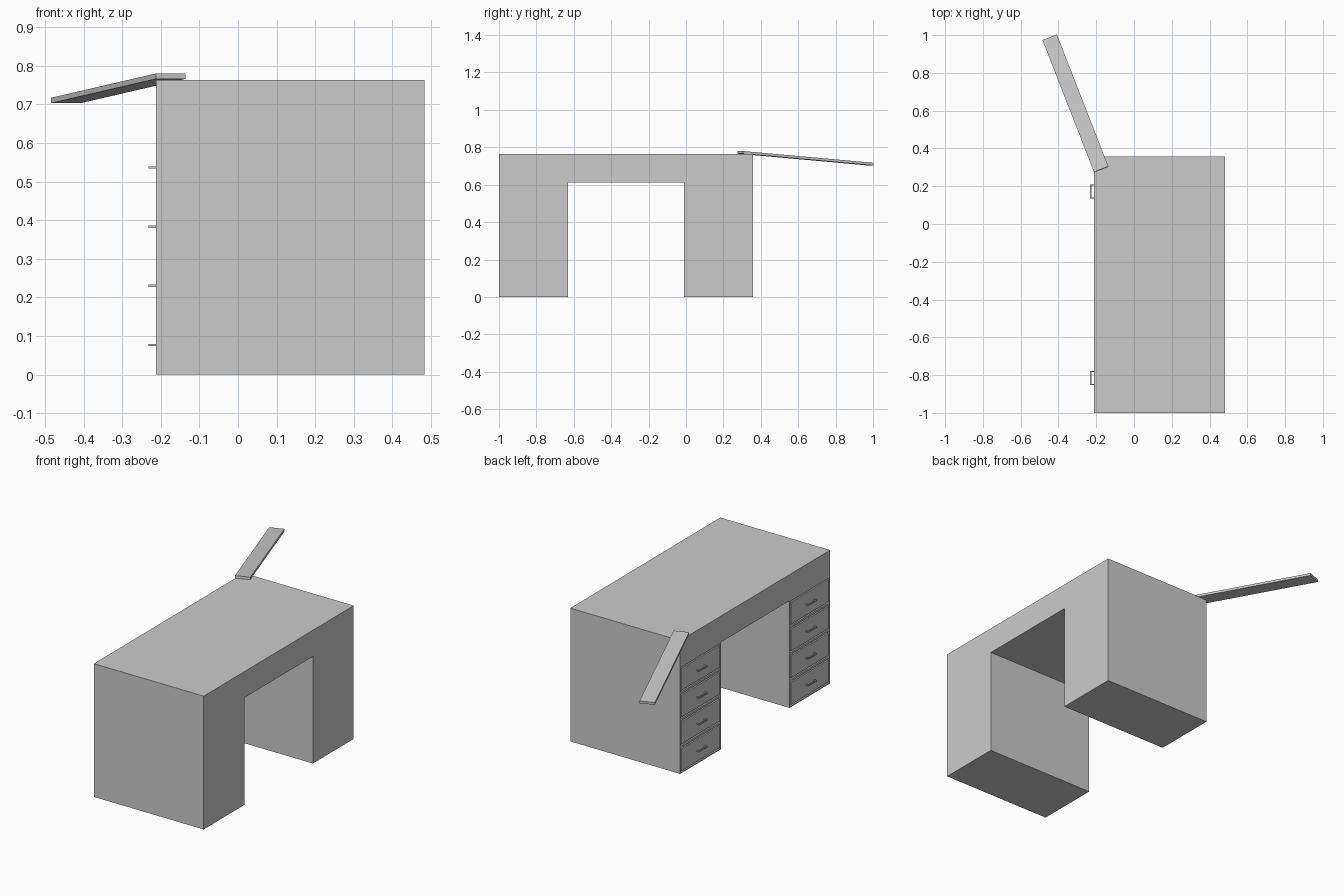
import bpy, bmesh, math
from mathutils import Matrix

if "Cube" in bpy.data.objects:
    bpy.data.objects.remove(bpy.data.objects["Cube"])

X0, X1 = -0.213, 0.483          # drawer side and far side
YL, YR = (-1.0, -0.632), (-0.012, 0.357)   # the two pedestals
KNEE, TOP = 0.613, 0.763
ROWS, PITCH = 4, 0.613 / 4


def prism(name, outline, to_world, offset):
    """Extrude a flat outline along an offset vector."""
    bm = bmesh.new()
    face = bm.faces.new([bm.verts.new(to_world(a, b)) for a, b in outline])
    ext = bmesh.ops.extrude_face_region(bm, geom=[face], use_keep_orig=True)
    verts = [v for v in ext["geom"] if isinstance(v, bmesh.types.BMVert)]
    bmesh.ops.translate(bm, verts=verts, vec=offset)
    bmesh.ops.recalc_face_normals(bm, faces=bm.faces)
    mesh = bpy.data.meshes.new(name)
    bm.to_mesh(mesh)
    bm.free()
    ob = bpy.data.objects.new(name, mesh)
    bpy.context.collection.objects.link(ob)
    return ob


def box(name, x, y, z):
    outline = [(y[0], z[0]), (y[1], z[0]), (y[1], z[1]), (y[0], z[1])]
    return prism(name, outline, lambda a, b: (x[0], a, b), (x[1] - x[0], 0, 0))


# Desk body: one arch-shaped profile with an open kneehole
body = prism("desk_body",
             [(YL[0], 0), (YL[1], 0), (YL[1], KNEE), (YR[0], KNEE),
              (YR[0], 0), (YR[1], 0), (YR[1], TOP), (YL[0], TOP)],
             lambda a, b: (X0, a, b), (X1 - X0, 0, 0))

for side, (y0, y1) in (("left", YL), ("right", YR)):
    yc = (y0 + y1) / 2
    for i in range(ROWS):
        z0, z1 = i * PITCH, (i + 1) * PITCH
        tag = f"{side}_{i + 1}"

        # Shallow pocket for each drawer
        m = 0.006
        cutter = box(f"pocket_cutter_{tag}", (X0 - 0.02, X0 + 0.01),
                     (y0 + m, y1 - m), (z0 + m, z1 - m))
        cutter.hide_render = True
        cutter.hide_viewport = True
        cutter.display_type = 'WIRE'
        mod = body.modifiers.new(f"pocket_{tag}", 'BOOLEAN')
        mod.operation, mod.object, mod.solver = 'DIFFERENCE', cutter, 'EXACT'

        # Drawer front, flush with the frame
        g = 0.013
        box(f"drawer_front_{tag}", (X0, X0 + 0.011),
            (y0 + g, y1 - g), (z0 + g, z1 - g))

        # Square C-shaped pull
        w, d, t, zc = 0.0375, 0.019, 0.006, (z0 + z1) / 2
        prism(f"drawer_handle_{tag}",
              [(0.001, -w), (-d, -w), (-d, w), (0.001, w),
               (0.001, w - t), (t - d, w - t), (t - d, t - w), (0.001, t - w)],
              lambda a, b: (X0 + a, yc + b, zc - t / 2), (0, 0, t))

# Loose plank resting over the desk corner, sloping down and outward
dx, dy, drop = -0.2725, 0.6985, 0.063
run = math.hypot(dx, dy)
length = math.hypot(run, drop)
plank = box("plank", (-length / 2, length / 2), (-0.041, 0.041), (-0.007, 0.007))
plank.data.transform(Matrix.Translation((-0.31, 0.639, 0.7415))
                     @ Matrix.Rotation(math.atan2(dy, dx), 4, 'Z')
                     @ Matrix.Rotation(math.atan2(drop, run), 4, 'Y'))
